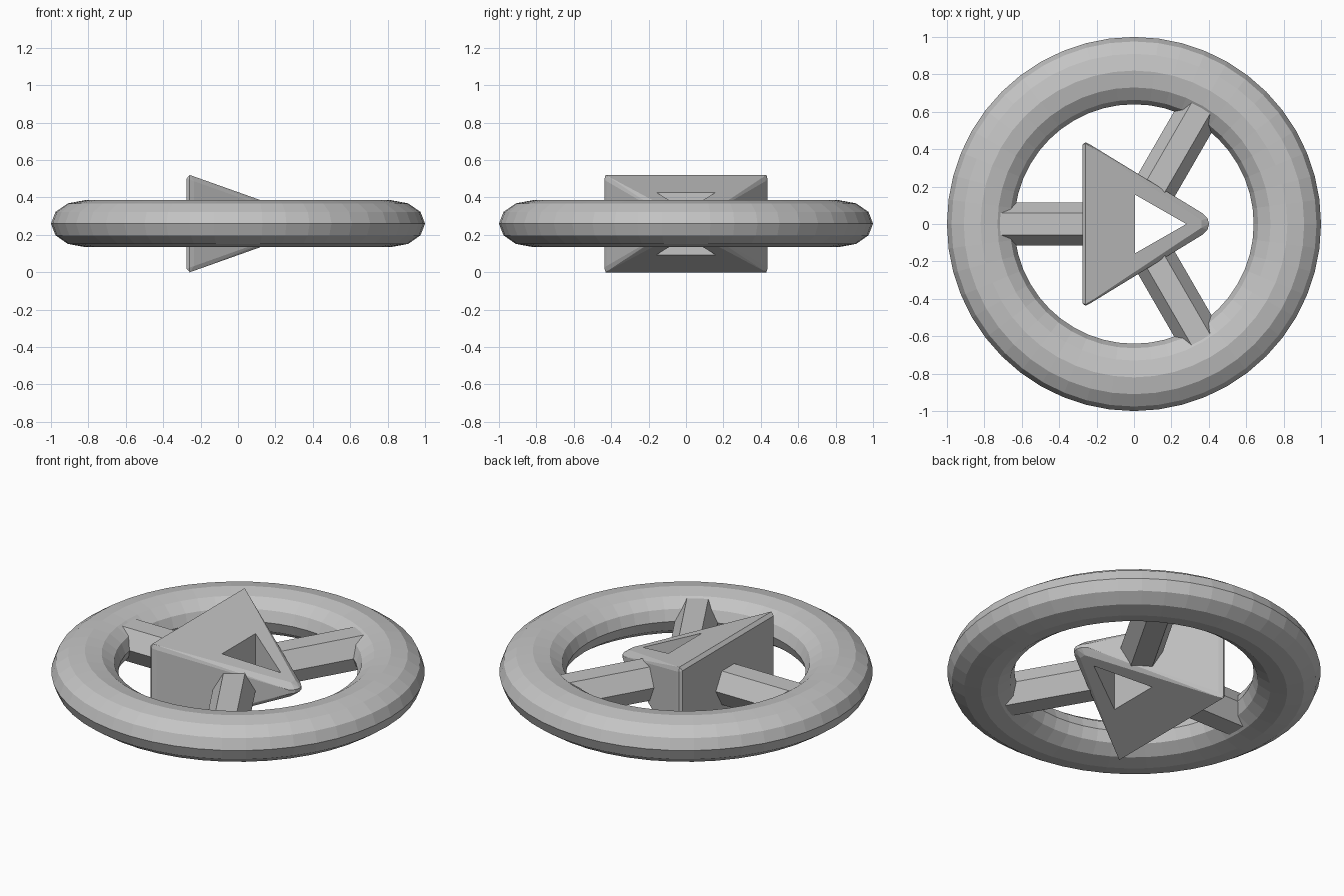
import bpy, bmesh
from math import sin, cos, pi, radians
from mathutils import Matrix, Vector

MID = 0.26  # height of the wheel's middle plane

cube = bpy.data.objects.get("Cube")
if cube:
    bpy.data.objects.remove(cube)

grey = bpy.data.materials.new("plain_grey")
grey.use_nodes = True
colour = (0.55, 0.55, 0.55, 1)
grey.diffuse_color = colour
grey.node_tree.nodes["Principled BSDF"].inputs["Base Color"].default_value = colour


def finish(bm, name):
    bmesh.ops.recalc_face_normals(bm, faces=bm.faces)
    mesh = bpy.data.meshes.new(name)
    bm.to_mesh(mesh)
    bm.free()
    mesh.materials.append(grey)
    obj = bpy.data.objects.new(name, mesh)
    bpy.context.collection.objects.link(obj)
    return obj


def prism(bm, points, offset):
    base = bm.faces.new([bm.verts.new(p) for p in points])
    side = bmesh.ops.extrude_face_region(bm, geom=[base])["geom"]
    top = [v for v in side if isinstance(v, bmesh.types.BMVert)]
    bmesh.ops.translate(bm, verts=top, vec=offset)


# Outer ring: flattened twelve-sided section swept round the centre
RING, SIDES = 48, 12
bm = bmesh.new()
loops = []
for i in range(RING):
    a = 2 * pi * i / RING
    section = []
    for j in range(SIDES):
        t = 2 * pi * j / SIDES
        r = 0.82 + 0.18 * cos(t)
        section.append(bm.verts.new((r * cos(a), r * sin(a), MID + 0.125 * sin(t))))
    loops.append(section)
for i in range(RING):
    p, q = loops[i], loops[(i + 1) % RING]
    for j in range(SIDES):
        k = (j + 1) % SIDES
        bm.faces.new((p[j], q[j], q[k], p[k]))
finish(bm, "outer_ring")

# Three hexagonal spokes from hub to ring
for name, angle, start in (("right_spoke", 180, 0.26),
                           ("back_spoke", 60, 0.22),
                           ("front_spoke", -60, 0.22)):
    bm = bmesh.new()
    hexagon = [(start, 0.115 * cos(k * pi / 3), 0.115 * sin(k * pi / 3)) for k in range(6)]
    prism(bm, hexagon, Vector((0.72 - start, 0, 0)))
    bm.transform(Matrix.Translation((0, 0, MID)) @ Matrix.Rotation(radians(angle), 4, "Z"))
    finish(bm, name)


# Triangular hub: a wedge thinning towards its tip, with chamfered edges
def half_height(x):
    return 0.26 - 0.355 * (x + 0.258)


outer = [(-0.275, 0.425), (-0.26, 0.437), (-0.235, 0.425),
         (0.37, 0.055), (0.393, 0.03), (0.402, 0)]
inner = [(-0.258, 0.43), (-0.225, 0.385), (0.36, 0.02)]
bm = bmesh.new()
for outline, drop in ((outer, 0.025), (inner, 0)):
    for x, y in outline:
        h = max(half_height(x) - drop, 0.01)
        for sy in (1, -1):
            for sz in (1, -1):
                bm.verts.new((x, y * sy, MID + h * sz))
bmesh.ops.remove_doubles(bm, verts=bm.verts, dist=0.0001)
hull = bmesh.ops.convex_hull(bm, input=bm.verts)
bmesh.ops.delete(bm, geom=[v for v in bm.verts if not v.link_faces], context="VERTS")
bmesh.ops.dissolve_limit(bm, angle_limit=0.01, verts=bm.verts, edges=bm.edges)
hub = finish(bm, "triangle_hub")

# Triangular opening straight through the hub
bm = bmesh.new()
prism(bm, [(0.005, -0.157, -0.2), (0.28, 0, -0.2), (0.005, 0.157, -0.2)], Vector((0, 0, 1)))
cutter = finish(bm, "hub_opening_cutter")
cutter.hide_render = True
cutter.hide_set(True)
cut = hub.modifiers.new("opening", "BOOLEAN")
cut.operation = "DIFFERENCE"
cut.solver = "EXACT"
cut.object = cutter
